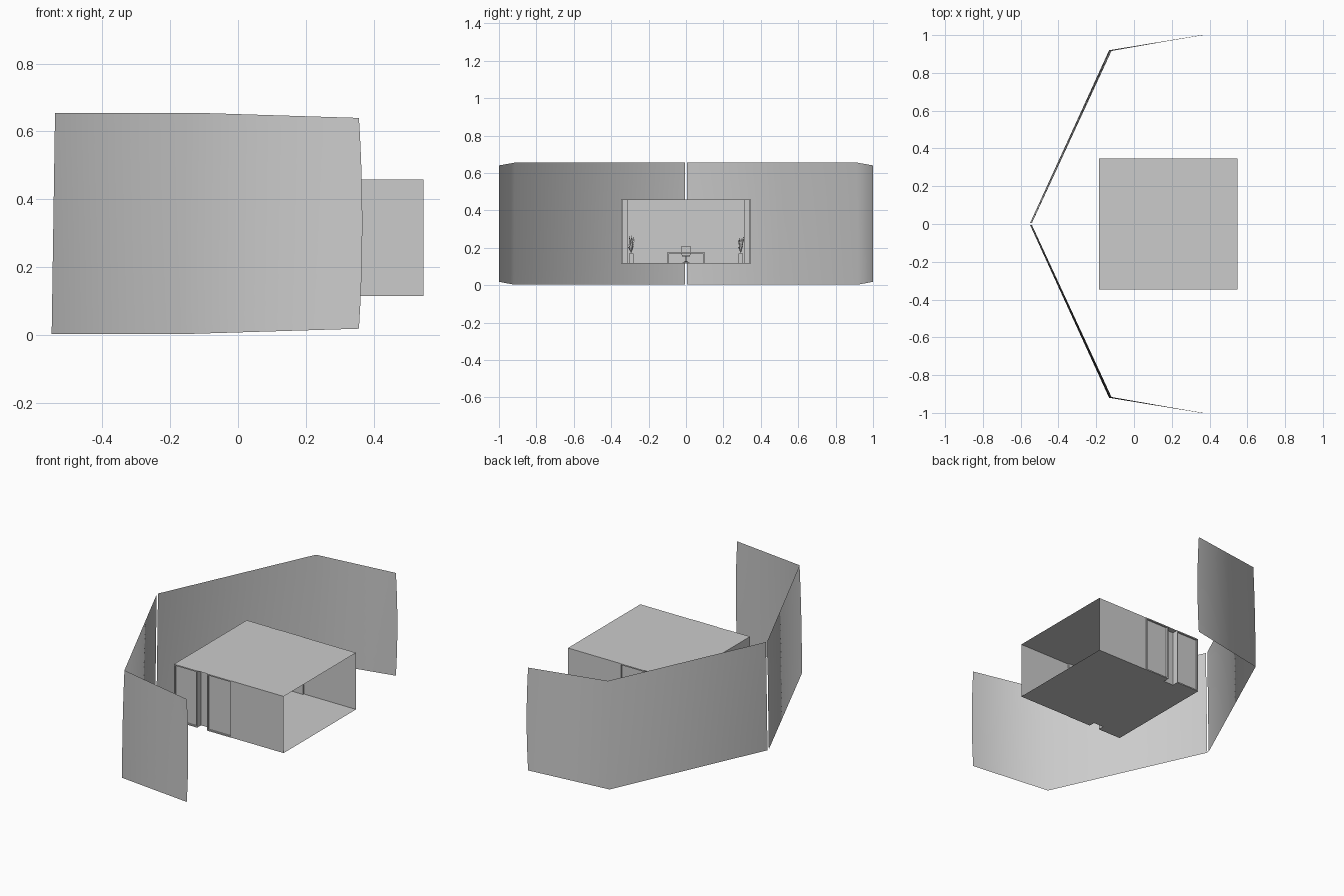
import bpy, bmesh, math, random
from mathutils import Vector

random.seed(4)
cube = bpy.data.objects.get("Cube")
if cube:
    bpy.data.objects.remove(cube, do_unlink=True)

grey = bpy.data.materials.new("plain_grey")
grey.use_nodes = True
grey.diffuse_color = (0.6, 0.6, 0.6, 1)
grey.node_tree.nodes["Principled BSDF"].inputs["Base Color"].default_value = (0.6, 0.6, 0.6, 1)

X0, X1, Y, Z0, Z1 = -0.185, 0.548, 0.346, 0.115, 0.458


def finish(name, bm, smooth=False):
    mesh = bpy.data.meshes.new(name)
    bm.to_mesh(mesh)
    bm.free()
    mesh.materials.append(grey)
    for p in mesh.polygons:
        p.use_smooth = smooth
    obj = bpy.data.objects.new(name, mesh)
    bpy.context.collection.objects.link(obj)
    return obj


def sheet(name, rows, smooth=False):
    """Surface through a grid of points."""
    bm = bmesh.new()
    grid = [[bm.verts.new(p) for p in row] for row in rows]
    for a, b in zip(grid, grid[1:]):
        for i in range(len(a) - 1):
            bm.faces.new((a[i], a[i + 1], b[i + 1], b[i]))
    return finish(name, bm, smooth)


def plate(name, outline, z):
    bm = bmesh.new()
    bm.faces.new([bm.verts.new((x, y, z)) for x, y in outline])
    return finish(name, bm)


def boxes(name, spans):
    """One object from several (low corner, high corner) boxes."""
    bm = bmesh.new()
    for lo, hi in spans:
        lo, hi = Vector(lo), Vector(hi)
        made = bmesh.ops.create_cube(bm, size=1)["verts"]
        for v in made:
            v.co = (lo + hi) / 2 + v.co * (hi - lo)
    return finish(name, bm)


# Backdrop: two bent, slightly bowed screens
for side, label in ((1, "back"), (-1, "front")):
    rows = []
    for i in range(9):
        t = i / 8
        bow = 1 - (2 * t - 1) ** 2
        rows.append([(-0.55 + 0.01 * t, side * 0.006, 0.003 + 0.652 * t),
                     (-0.132 + 0.013 * t - 0.004 * bow, side * (0.92 - 0.004 * t), 0.003 + 0.652 * t),
                     (0.357 + 0.01 * bow, side * 1.0, 0.018 + 0.622 * t)])
    if side < 0:
        rows.reverse()
    sheet(label + "_screen", rows, True)

# Room shell, open towards +x, with a niche in each side wall
NX0, NX1, NY, PY = -0.03, 0.037, 0.31, 0.338
half_wall = [(X1, Y), (0.2, Y), (0.2, PY), (NX1, PY), (NX1, NY),
             (NX0, NY), (NX0, PY), (X0, PY)]
walls = half_wall + [(x, -y) for x, y in reversed(half_wall)]
sheet("room_walls", [[(x, y, z) for x, y in walls] for z in (Z0, Z1)])
half_floor = [(X1, Y), (NX1, Y), (NX1, NY), (NX0, NY), (NX0, Y), (X0, Y)]
plate("floor", [(x, -y) for x, y in half_floor] + list(reversed(half_floor)), Z0)
plate("ceiling", [(X0, -Y), (X1, -Y), (X1, Y), (X0, Y)], Z1)

# Frames around the wall panels
B = 0.007
spans = []
for s in (-1, 1):
    ya, yb = sorted((s * PY, s * (Y + 0.002)))
    for a, b in ((X0, NX0), (NX1, 0.2)):
        spans += [((a, ya, Z0), (a + B, yb, Z1)), ((b - B, ya, Z0), (b, yb, Z1)),
                  ((a + B, ya, Z0), (b - B, yb, Z0 + B)),
                  ((a + B, ya, Z1 - B), (b - B, yb, Z1))]
boxes("panel_frames", spans)

# Upright strips on the end wall
boxes("wall_strips", [((X0, s * 0.212 - 0.008, Z0), (X0 + 0.008, s * 0.212 + 0.008, Z1))
                      for s in (-1, 1)])

# Desk
boxes("desk", [((-0.09, -0.1, 0.168), (-0.02, 0.1, 0.176))]
      + [((-0.09, s * 0.096 - 0.004, Z0), (-0.02, s * 0.096 + 0.004, 0.168)) for s in (-1, 1)])

# Chair with a star base
boxes("chair", [((-0.15, -0.022, 0.152), (-0.105, 0.022, 0.16)),
                ((-0.155, -0.024, 0.16), (-0.149, 0.024, 0.21)),
                ((-0.131, -0.003, 0.125), (-0.125, 0.003, 0.152))])
bm = bmesh.new()
for i in range(5):
    a = math.tau * i / 5
    d, n = Vector((math.cos(a), math.sin(a), 0)), Vector((-math.sin(a), math.cos(a), 0)) * 0.003
    c = Vector((-0.128, 0, 0.13))
    tip = c + d * 0.024 - Vector((0, 0, 0.012))
    bm.faces.new([bm.verts.new(p) for p in (c - n, tip - n, tip + n, c + n)])
finish("chair_base", bm)

# Potted plants
for s, label in ((1, "back"), (-1, "front")):
    centre = Vector((-0.14, s * 0.293, 0))
    boxes(label + "_pot", [(centre + Vector((-0.013, -0.013, Z0)), centre + Vector((0.013, 0.013, 0.17)))])
    bm = bmesh.new()
    root = centre + Vector((0, 0, 0.17))
    for i in range(22):
        a = i * 2.4
        d = Vector((math.cos(a), math.sin(a), 0))
        n = Vector((-d.y, d.x, 0)) * 0.004
        tip = root + d * random.uniform(0.01, 0.022) + Vector((0, 0, random.uniform(0.03, 0.1)))
        mid = root.lerp(tip, 0.65) + Vector((0, 0, 0.008))
        bm.faces.new([bm.verts.new(p) for p in (root, mid + n, tip, mid - n)])
    finish(label + "_plant_leaves", bm)
